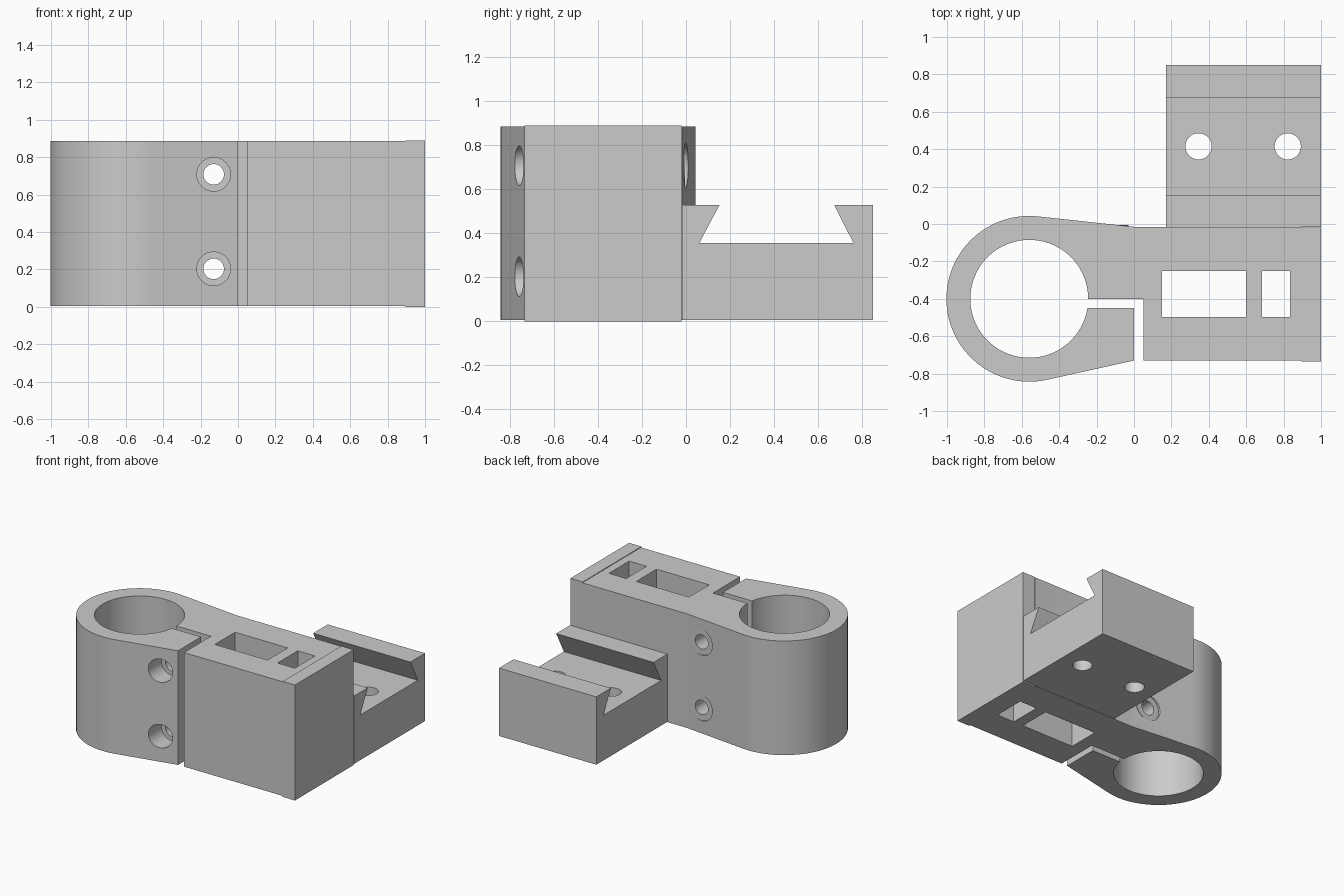
import bpy, bmesh, math
from mathutils import Matrix

if "Cube" in bpy.data.objects:
    bpy.data.objects.remove(bpy.data.objects["Cube"])

GREY = bpy.data.materials.new("plain grey")
GREY.diffuse_color = (0.6, 0.6, 0.6, 1)
GREY.use_nodes = True
GREY.node_tree.nodes["Principled BSDF"].inputs["Base Color"].default_value = GREY.diffuse_color


def prism(name, pts, lo, hi, axis="z"):
    """Extrude a closed outline: (x, y) along z, or (y, z) along x."""
    place = (lambda p, h: (p[0], p[1], h)) if axis == "z" else (lambda p, h: (h, p[0], p[1]))
    bm = bmesh.new()
    face = bm.faces.new([bm.verts.new(place(p, lo)) for p in pts])
    ext = bmesh.ops.extrude_face_region(bm, geom=[face])
    move = place((0, 0), hi - lo)
    bmesh.ops.translate(bm, vec=move, verts=[g for g in ext["geom"] if isinstance(g, bmesh.types.BMVert)])
    bmesh.ops.recalc_face_normals(bm, faces=bm.faces)
    return finish(name, bm)


def rod(name, radius, centre, length, axis="z", sides=48):
    bm = bmesh.new()
    turn = Matrix.Rotation(math.pi / 2, 4, "X") if axis == "y" else Matrix()
    bmesh.ops.create_cone(bm, cap_ends=True, segments=sides, radius1=radius, radius2=radius,
                          depth=length, matrix=Matrix.Translation(centre) @ turn)
    return finish(name, bm)


def finish(name, bm):
    mesh = bpy.data.meshes.new(name)
    bm.to_mesh(mesh)
    bm.free()
    mesh.materials.append(GREY)
    ob = bpy.data.objects.new(name, mesh)
    bpy.context.collection.objects.link(ob)
    return ob


def rect(x0, x1, y0, y1):
    return [(x0, y0), (x1, y0), (x1, y1), (x0, y1)]


def combine(ob, tool, operation="DIFFERENCE"):
    mod = ob.modifiers.new(operation.lower(), "BOOLEAN")
    mod.operation, mod.solver, mod.object = operation, "EXACT", tool
    bpy.context.view_layer.objects.active = ob
    bpy.ops.object.modifier_apply(modifier=mod.name)
    bpy.data.objects.remove(tool)


def arc(radius, start, end, n):
    return [(CX + radius * math.cos(math.radians(start + (end - start) * i / n)),
             CY + radius * math.sin(math.radians(start + (end - start) * i / n))) for i in range(n + 1)]


# Clamp and body: one outline with the bore opening into the angled slit
CX, CY = -0.56, -0.40
BACK, FRONT = -0.015, -0.73
outline = [(0, BACK)] + arc(0.443, 83.6, 282.7, 56) + [(0, FRONT), (0, -0.45)]
outline += arc(0.315, -9.1, -360, 80)
outline += [(0.05, -0.40), (0.05, FRONT), (0.895, FRONT), (0.895, BACK)]
body = prism("clamp_body", outline, 0.005, 0.885)

# Rectangular pockets through the body
for x0, x1 in ((0.15, 0.60), (0.685, 0.833)):
    combine(body, prism("pocket_cutter", rect(x0, x1, -0.497, -0.25), -0.1, 1))

# Clamp bolts: rear seat, front counterbore and through hole
for z in (0.203, 0.708):
    combine(body, rod("bolt_seat", 0.1, (-0.13, -0.055, z), 0.10, "y"), "UNION")
    combine(body, rod("seat_cutter", 0.1, (-0.13, 0.095, z), 0.20, "y"))
    combine(body, rod("counterbore_cutter", 0.09, (-0.13, -0.77, z), 0.30, "y"))
    combine(body, rod("bolt_cutter", 0.055, (-0.13, -0.4, z), 1.2, "y"))

# Slightly taller end cap
cap = prism("end_cap", rect(0.895, 1.0, -0.735, -0.02), 0.0, 0.89)

# Dovetail rail with two mounting holes
profile = [(BACK, 0.007), (0.85, 0.007), (0.85, 0.53), (0.673, 0.53),
           (0.762, 0.355), (0.06, 0.355), (0.153, 0.53), (BACK, 0.53)]
rail = prism("dovetail_rail", profile, 0.17, 1.0, "x")
for x in (0.345, 0.822):
    combine(rail, rod("mount_cutter", 0.07, (x, 0.415, 0.2), 0.6))

# Smooth the round walls, keep edges sharp
for ob in (body, cap, rail):
    bpy.ops.object.select_all(action="DESELECT")
    ob.select_set(True)
    bpy.context.view_layer.objects.active = ob
    bpy.ops.object.shade_smooth_by_angle(angle=math.radians(20))
